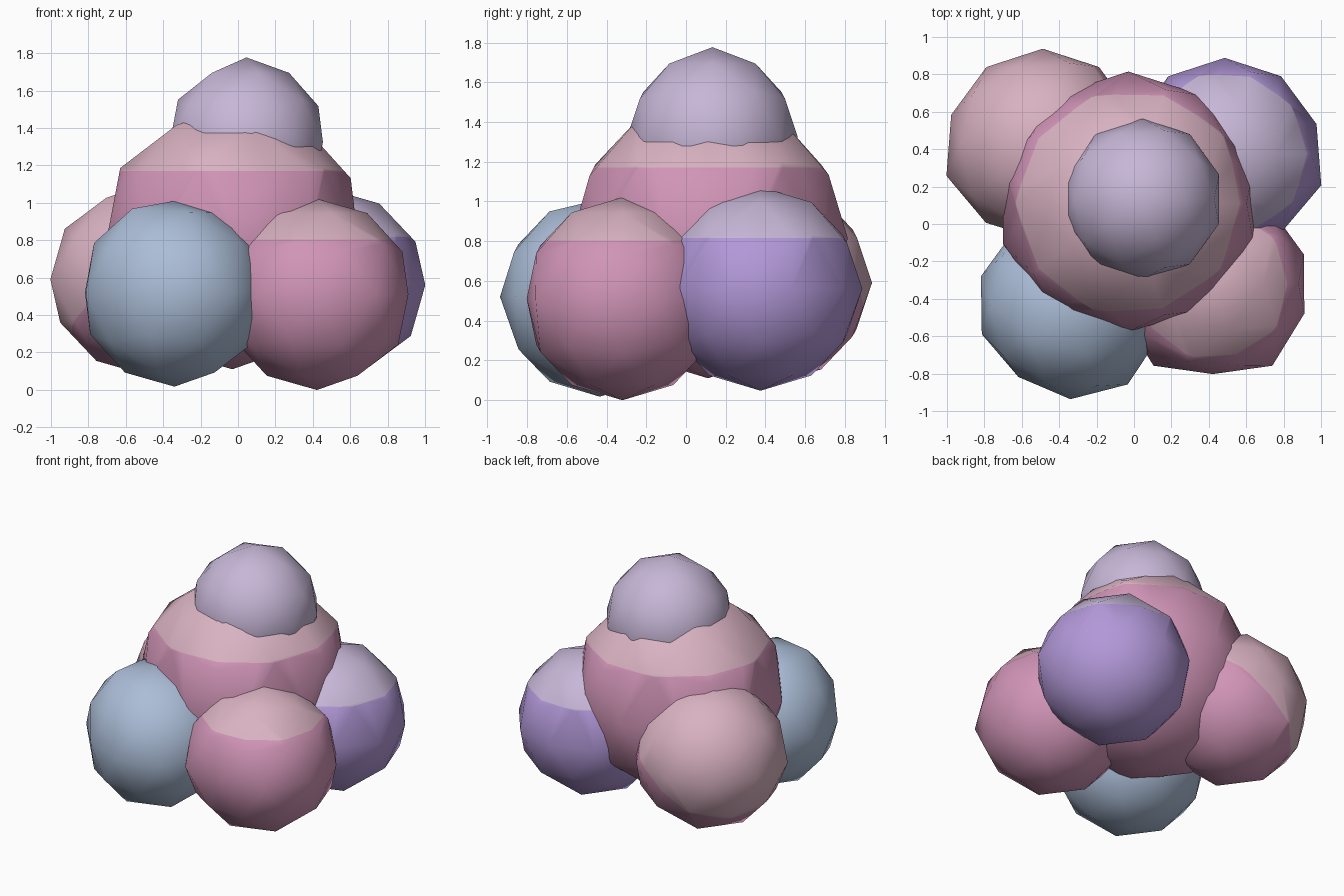
import bpy, bmesh
from mathutils import Vector

if "Cube" in bpy.data.objects:
    bpy.data.objects.remove(bpy.data.objects["Cube"])


def material(name, rgb):
    m = bpy.data.materials.new(name)
    lin = [((c / 255 + 0.055) / 1.055) ** 2.4 for c in rgb]
    m.diffuse_color = (*lin, 1)
    m.use_nodes = True
    m.node_tree.nodes["Principled BSDF"].inputs["Base Color"].default_value = m.diffuse_color
    return m


PINK = material("pink", (208, 148, 182))
PALE_PINK = material("pale pink", (217, 178, 193))
PURPLE = material("purple", (178, 152, 216))
PALE_PURPLE = material("pale purple", (199, 183, 215))
BLUE = material("soft blue", (171, 189, 215))


def ball(name, centre, radius, base, cap=None, axis=(0, 0, 1), level=0.52, bulges=()):
    """Low-poly smooth ball with small bulges or dents (direction, amount);
    faces beyond a plane across the axis get the cap colour."""
    bm = bmesh.new()
    bmesh.ops.create_icosphere(bm, subdivisions=2, radius=radius)
    for v in bm.verts:
        d = v.co.normalized()
        v.co += d * sum(a * max(0, d.dot(Vector(b).normalized())) ** 10 for b, a in bulges)
    axis = Vector(axis).normalized()
    for f in bm.faces:
        f.smooth = True
    if cap:
        bmesh.ops.bisect_plane(bm, geom=bm.verts[:] + bm.edges[:] + bm.faces[:],
                               plane_co=axis * level * radius, plane_no=axis)
        for f in bm.faces:
            f.material_index = int(f.calc_center_median().dot(axis) > level * radius)
    mesh = bpy.data.meshes.new(name)
    bm.to_mesh(mesh)
    bm.free()
    mesh.materials.append(base)
    if cap:
        mesh.materials.append(cap)
    ob = bpy.data.objects.new(name, mesh)
    ob.location = centre
    bpy.context.collection.objects.link(ob)


# Four balls of the bottom layer
ball("front_left_ball", (-0.34, -0.435, 0.52), 0.503, BLUE,
     bulges=[((-0.62, -0.78, 0), -0.03), ((0.65, -0.75, 0), 0.02), ((-0.35, -0.35, 0.85), 0.03),
             ((0, 0, 1), -0.02)])
ball("front_right_ball", (0.422, -0.32, 0.51), 0.511, PINK, PALE_PINK, level=0.575,
     bulges=[((0.55, -0.83, 0), 0.035), ((-0.55, -0.83, 0), 0.035), ((0, -1, 0), -0.04)])
ball("back_right_ball", (0.485, 0.375, 0.56), 0.513, PURPLE, PALE_PURPLE, level=0.5,
     bulges=[((0.94, -0.33, 0), 0.03)])
ball("back_left_ball", (-0.488, 0.425, 0.59), 0.512, PINK, PALE_PINK,
     axis=(-0.56, 0.24, 0.8), level=-0.03, bulges=[((-0.93, -0.36, 0), 0.03)])

# Large ball in the middle
ball("middle_ball", (-0.03, 0.11, 0.815), 0.705, PINK, PALE_PINK, level=0.505,
     bulges=[((0.44, 0.44, 0.52), 0.03), ((0, -1, 0), -0.02)])

# Small ball on top, drawn up to a blunt point
ball("top_ball", (0.045, 0.133, 1.325), 0.43, PALE_PURPLE, bulges=[((0, 0, 1), 0.022)])
